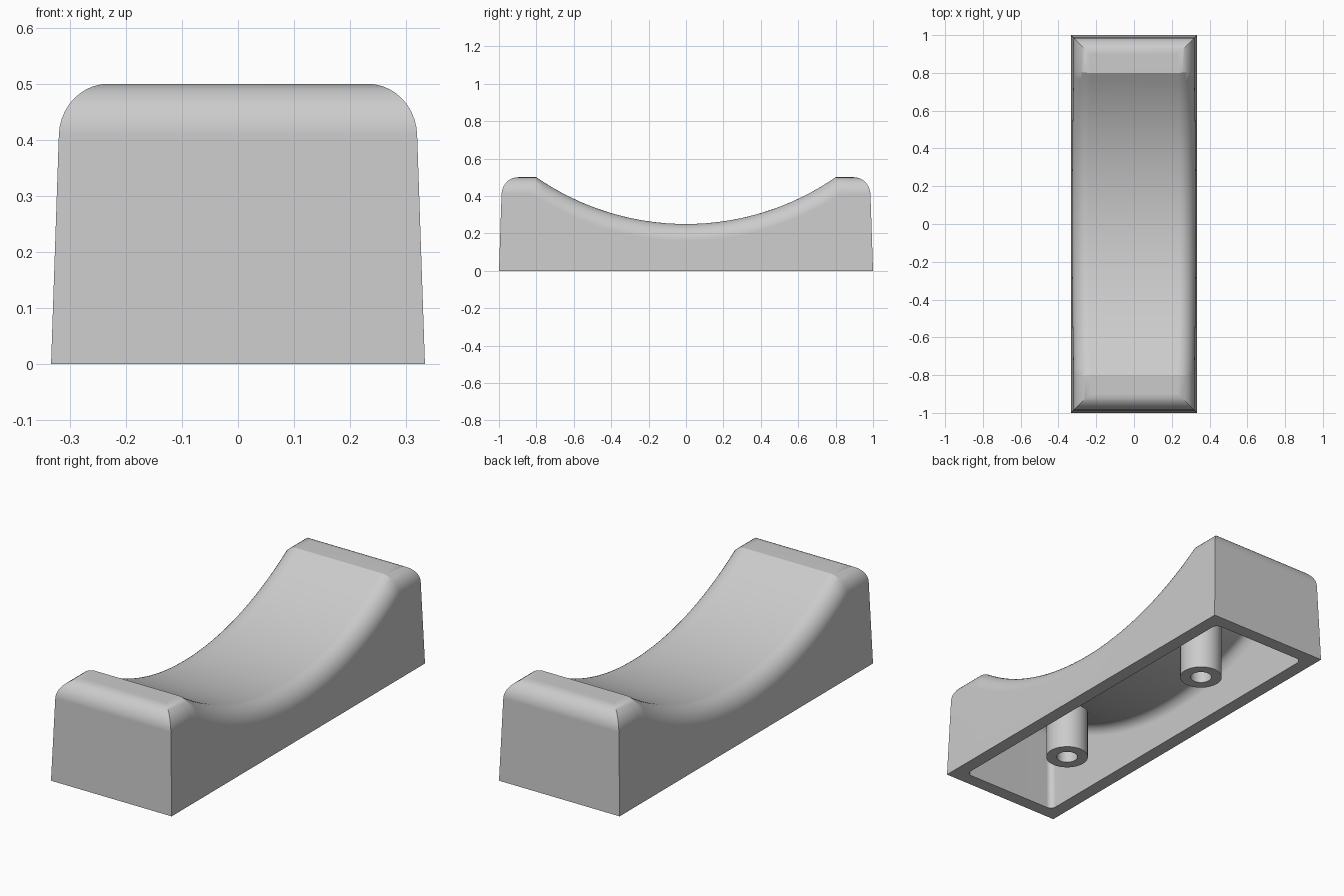
import bpy, bmesh, math

cube = bpy.data.objects.get("Cube")
if cube:
    bpy.data.objects.remove(cube, do_unlink=True)

grey = bpy.data.materials.new("plain grey")
grey.use_nodes = True
colour = (0.6, 0.6, 0.6, 1)
grey.diffuse_color = colour
grey.node_tree.nodes["Principled BSDF"].inputs["Base Color"].default_value = colour

HALF_X, HALF_Y, TOP = 1 / 3, 1.0, 0.5
DRAFT = 0.034           # inward lean of the walls per unit of height
WALL = 0.067
ARC_R, ARC_Z = 1.405, 1.655   # saddle circle in the y-z plane
ARC_STEPS, FILLET_STEPS = 32, 10


def half_ring(depth, wall_inset, corner_r, flat=False):
    """Points along the +x half, from the -y end to the +y end."""
    z_flat = TOP - depth
    radius = ARC_R + depth
    crease = math.asin(math.sqrt(radius**2 - (ARC_Z - z_flat)**2) / radius)
    arc = []
    for i in range(ARC_STEPS + 1):
        a = crease * (2 * i / ARC_STEPS - 1)
        z = 0 if flat else ARC_Z - radius * math.cos(a)
        arc.append((HALF_X - DRAFT * z - wall_inset, radius * math.sin(a), z))
    z = 0 if flat else z_flat
    x, y = HALF_X - DRAFT * z - wall_inset, HALF_Y - DRAFT * z - wall_inset
    steps = 5 if corner_r else 0
    corner = []
    for i in range(steps + 1):
        a = math.pi / 2 * i / max(steps, 1)
        bow_x, bow_y = corner_r * (1 - math.cos(a)), corner_r * (1 - math.sin(a))
        corner.append((x - bow_x, y - bow_y, z))
    start = [(px, -py, pz) for px, py, pz in reversed(corner)]
    return start + arc + corner


def skin(bm, offset, fillet, corner_r):
    """Saddle-topped shell with a rolled upper edge, open at the bottom."""
    rings = []
    for k in range(FILLET_STEPS + 2):
        flat = k > FILLET_STEPS
        a = math.pi / 2 * min(k / FILLET_STEPS, 1)
        depth = offset + fillet * (1 - math.cos(a))
        inset = offset + fillet * 0.94 * (1 - math.sin(a))
        pts = half_ring(depth, inset, corner_r, flat)
        right = [bm.verts.new(p) for p in pts]
        left = [bm.verts.new((-x, y, z)) for x, y, z in pts]
        rings.append(right + left[::-1])
    n = len(rings[0])
    for upper, lower in zip(rings, rings[1:]):
        for i in range(n):
            j = (i + 1) % n
            bm.faces.new((upper[i], lower[i], lower[j], upper[j]))
    top = rings[0]
    for i in range(n // 2 - 1):
        bm.faces.new((top[i], top[i + 1], top[n - 2 - i], top[n - 1 - i]))
    return rings[-1]


def finish(name, bm):
    bmesh.ops.recalc_face_normals(bm, faces=bm.faces)
    mesh = bpy.data.meshes.new(name)
    bm.to_mesh(mesh)
    bm.free()
    mesh.materials.append(grey)
    obj = bpy.data.objects.new(name, mesh)
    bpy.context.collection.objects.link(obj)
    bpy.ops.object.select_all(action='DESELECT')
    obj.select_set(True)
    bpy.context.view_layer.objects.active = obj
    bpy.ops.object.shade_smooth_by_angle(angle=math.radians(25))
    weighted = obj.modifiers.new("Weighted Normals", 'WEIGHTED_NORMAL')
    weighted.keep_sharp = True
    return obj


# Hollow saddle body: outer skin, inner skin and the rim joining them
bm = bmesh.new()
outer = skin(bm, 0, 0.09, 0)
inner = skin(bm, WALL, 0.05, 0.03)


def loop_edges(ring):
    return [bm.edges.get((v, ring[i - 1])) for i, v in enumerate(ring)]


# Rim: quads along the sides, a fan at each rounded inner corner
half_o, half_i = len(outer) // 2, len(inner) // 2
extra = (half_i - half_o) // 2
for side in (0, 1):
    o = outer[:half_o] if side == 0 else outer[half_o:]
    n = inner[:half_i] if side == 0 else inner[half_i:]
    for i in range(half_i - 1):
        a = min(max(i - extra, 0), half_o - 1)
        b = min(max(i + 1 - extra, 0), half_o - 1)
        face = (o[a], n[i], n[i + 1]) if a == b else (o[a], n[i], n[i + 1], o[b])
        bm.faces.new(face)
bm.faces.new((outer[half_o - 1], inner[half_i - 1], inner[half_i], outer[half_o]))
bm.faces.new((outer[-1], inner[-1], inner[0], outer[0]))
finish("saddle_body", bm)


# Screw posts: tubes with a blind hole, their tops buried in the saddle
def screw_post(name, y_pos):
    bm = bmesh.new()
    sides = 40
    rings = []
    for r, level in ((0.1, "top"), (0.1, 0), (0.05, 0), (0.05, 0.24)):
        ring = []
        for i in range(sides):
            a = math.tau * i / sides
            y = y_pos + r * math.sin(a)
            z = level
            if level == "top":
                z = ARC_Z - math.sqrt((ARC_R + WALL / 2)**2 - y * y)
            ring.append(bm.verts.new((r * math.cos(a), y, z)))
        rings.append(ring)
    for p, q in zip(rings, rings[1:]):
        for i in range(sides):
            j = (i + 1) % sides
            bm.faces.new((p[i], p[j], q[j], q[i]))
    bm.faces.new(rings[0])
    bm.faces.new(rings[-1])
    finish(name, bm)


screw_post("front_screw_post", -0.5)
screw_post("back_screw_post", 0.5)
